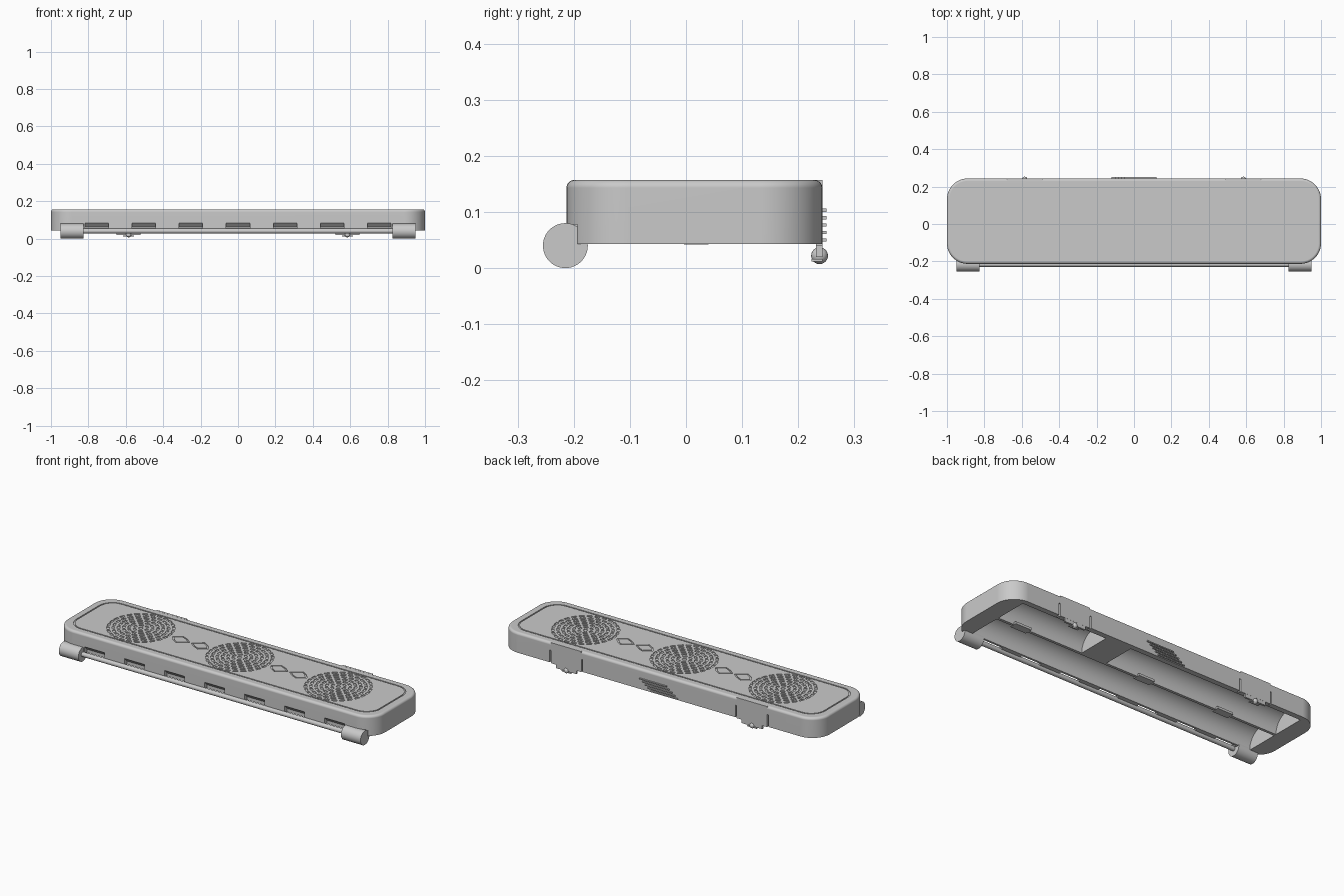
import bpy, bmesh, math
from mathutils import Matrix, Vector

cube = bpy.data.objects.get("Cube")
if cube:
    bpy.data.objects.remove(cube, do_unlink=True)

grey = bpy.data.materials.new("mid_grey")
grey.use_nodes = True
COLOUR = (0.59, 0.59, 0.59, 1)
grey.diffuse_color = COLOUR
grey.node_tree.nodes["Principled BSDF"].inputs["Base Color"].default_value = COLOUR

TOP, BASE, MID_Y = 0.157, 0.043, 0.015
LATCH_X = 0.585


# ---- helpers ----
def rounded_rect(hx, hy, r, cy=MID_Y, steps=12):
    pts = []
    for q, (sx, sy) in enumerate([(1, 1), (-1, 1), (-1, -1), (1, -1)]):
        for i in range(steps + 1):
            a = math.pi / 2 * (q + i / steps)
            pts.append((sx * (hx - r) + r * math.cos(a), cy + sy * (hy - r) + r * math.sin(a)))
    return pts


def loft_points(bm, loops3d):
    """Closed solid through a stack of matching 3D outlines."""
    loops = [[bm.verts.new(p) for p in pts] for pts in loops3d]
    n = len(loops[0])
    bm.faces.new(loops[0][::-1])
    bm.faces.new(loops[-1])
    for a, b in zip(loops, loops[1:]):
        for i in range(n):
            j = (i + 1) % n
            bm.faces.new((a[i], a[j], b[j], b[i]))


def prism(bm, pts, z0, z1):
    loft_points(bm, [[(x, y, z) for x, y in pts] for z in (z0, z1)])


def ring_prism(bm, outer, inner, z0, z1):
    loops = [[bm.verts.new((x, y, z)) for x, y in pts]
             for pts, z in ((outer, z0), (outer, z1), (inner, z1), (inner, z0))]
    n = len(outer)
    for k in range(4):
        a, b = loops[k], loops[(k + 1) % 4]
        for i in range(n):
            j = (i + 1) % n
            bm.faces.new((a[i], a[j], b[j], b[i]))


def box(bm, x0, x1, y0, y1, z0, z1):
    prism(bm, [(x0, y0), (x1, y0), (x1, y1), (x0, y1)], z0, z1)


def rod_x(bm, x0, x1, y, z, r, sides=48):
    m = Matrix.Translation(((x0 + x1) / 2, y, z)) @ Matrix.Rotation(math.pi / 2, 4, 'Y')
    bmesh.ops.create_cone(bm, cap_ends=True, segments=sides, radius1=r, radius2=r,
                          depth=x1 - x0, matrix=m)


def make(name, bm):
    bmesh.ops.recalc_face_normals(bm, faces=bm.faces)
    mesh = bpy.data.meshes.new(name)
    bm.to_mesh(mesh)
    bm.free()
    mesh.materials.append(grey)
    obj = bpy.data.objects.new(name, mesh)
    bpy.context.collection.objects.link(obj)
    return obj


def activate(obj):
    bpy.ops.object.select_all(action='DESELECT')
    obj.select_set(True)
    bpy.context.view_layer.objects.active = obj


def cut(target, bm):
    tool = make("cutter", bm)
    tool.hide_render = True
    mod = target.modifiers.new("cut", 'BOOLEAN')
    mod.operation, mod.solver, mod.object = 'DIFFERENCE', 'EXACT', tool
    activate(target)
    bpy.ops.object.modifier_apply(modifier=mod.name)
    bpy.data.objects.remove(tool, do_unlink=True)


def smooth(obj):
    activate(obj)
    bpy.ops.object.shade_smooth_by_angle(angle=math.radians(32))


# ---- lid shell with rounded top edge ----
EDGE = 0.014
layers = [[(x, y, BASE) for x, y in rounded_rect(1.0, 0.228, 0.11)]]
for i in range(6):
    a = math.pi / 2 * i / 5
    inset = EDGE * (1 - math.cos(a))
    z = TOP - EDGE + EDGE * math.sin(a)
    layers.append([(x, y, z) for x, y in rounded_rect(1 - inset, 0.228 - inset, 0.11 - inset)])
bm = bmesh.new()
loft_points(bm, layers)
lid = make("lid_shell", bm)

# long half-round troughs sunk into the flat underside
bm = bmesh.new()
for x0, x1, y in ((-0.9, 0.2, 0.119), (0.36, 0.9, 0.119), (-0.9, 0.9, -0.084)):
    rod_x(bm, x0, x1, y, BASE + 0.003, 0.094)
cut(lid, bm)

# shallow sloped notches behind the hinge rod
NOTCH = [(-0.3, 0.0), (-0.19, 0.0), (-0.19, 0.062), (-0.212, 0.085), (-0.3, 0.085)]
bm = bmesh.new()
for i in range(-3, 4):
    loft_points(bm, [[(i * 0.252 + d, y, z) for y, z in NOTCH] for d in (-0.063, 0.063)])

# hinge clearances and slits beside the latches
for s in (-1, 1):
    xs = sorted((s * 0.825, s * 0.955))
    box(bm, *xs, -0.3, -0.193, 0.0, 0.078)
    for d in (-0.1, 0.1):
        x = s * LATCH_X + d
        box(bm, x - 0.004, x + 0.004, 0.222, 0.3, 0.0, 0.112)
cut(lid, bm)

# engraved border, round grilles and small ornaments on top
bm = bmesh.new()
cut_z = (TOP - 0.004, TOP + 0.02)
ring_prism(bm, rounded_rect(0.957, 0.187, 0.087), rounded_rect(0.95, 0.18, 0.08), *cut_z)
RINGS, PITCH, GAP = 6, 0.027, 0.013
for cx in (-0.622, 0, 0.622):
    prism(bm, [(cx + 0.012 * math.cos(k * math.pi / 6), MID_Y + 0.012 * math.sin(k * math.pi / 6))
               for k in range(12)], *cut_z)
    for ring in range(RINGS):
        r0 = 0.028 + ring * PITCH
        r1 = r0 + PITCH - GAP
        count = 6 + 4 * ring
        for k in range(count):
            mid = 2 * math.pi * (k + 0.5 * (ring % 2)) / count
            half = math.pi / count - GAP / (r0 + r1)
            angles = [mid + half * t for t in (-1, -0.33, 0.33, 1)]
            arc = [(r0, a) for a in angles] + [(r1, a) for a in reversed(angles)]
            prism(bm, [(cx + r * math.cos(a), MID_Y + r * math.sin(a)) for r, a in arc], *cut_z)
LOBE = [(-1, 0), (-0.45, -0.6), (0.2, -1), (1, -0.2), (0.6, 0.5), (0, 1)]
for cx in (-0.31, 0.31):
    for s in (-1, 1):
        shapes = [[(cx + s * (0.062 + k * 0.058 * u), MID_Y + s * k * 0.042 * v) for u, v in LOBE]
                  for k in (1, 0.8)]
        ring_prism(bm, *shapes, *cut_z)
cut(lid, bm)
smooth(lid)
normals = lid.modifiers.new("even_normals", 'WEIGHTED_NORMAL')
normals.keep_sharp = True

# ---- small tabs on the underside divider ----
bm = bmesh.new()
for x in (-0.56, -0.05, 0.75):
    box(bm, x - 0.05, x + 0.05, -0.004, 0.04, 0.042, 0.055)
make("divider_tabs", bm)

# ---- hinge ----
bm = bmesh.new()
rod_x(bm, -0.84, 0.84, -0.216, 0.041, 0.013, 24)
smooth(make("hinge_rod", bm))
for side, s in (("right", -1), ("left", 1)):
    bm = bmesh.new()
    rod_x(bm, *sorted((s * 0.827, s * 0.95)), -0.215, 0.04, 0.04)
    smooth(make(side + "_hinge_barrel", bm))

# ---- latches at the back ----
for side, s in (("right", -1), ("left", 1)):
    x = s * LATCH_X
    bm = bmesh.new()
    box(bm, x - 0.095, x + 0.095, 0.232, 0.2435, 0.04, TOP)
    box(bm, x - 0.065, x + 0.065, 0.232, 0.243, 0.02, 0.045)
    box(bm, x - 0.03, x + 0.03, 0.224, 0.243, 0.012, 0.016)
    make(side + "_latch_tab", bm)
    bm = bmesh.new()
    bmesh.ops.create_uvsphere(bm, u_segments=20, v_segments=12, radius=0.015,
                              matrix=Matrix.Translation(Vector((x, 0.238, 0.022))))
    smooth(make(side + "_latch_knob", bm))

# ---- slanted grip ribs at the back ----
bm = bmesh.new()
for i in range(5):
    z = 0.05 + i * 0.0133
    x = (i - 2) * 0.0175
    box(bm, x - 0.085, x + 0.085, 0.238, 0.25, z - 0.003, z + 0.003)
make("grip_ribs", bm)
